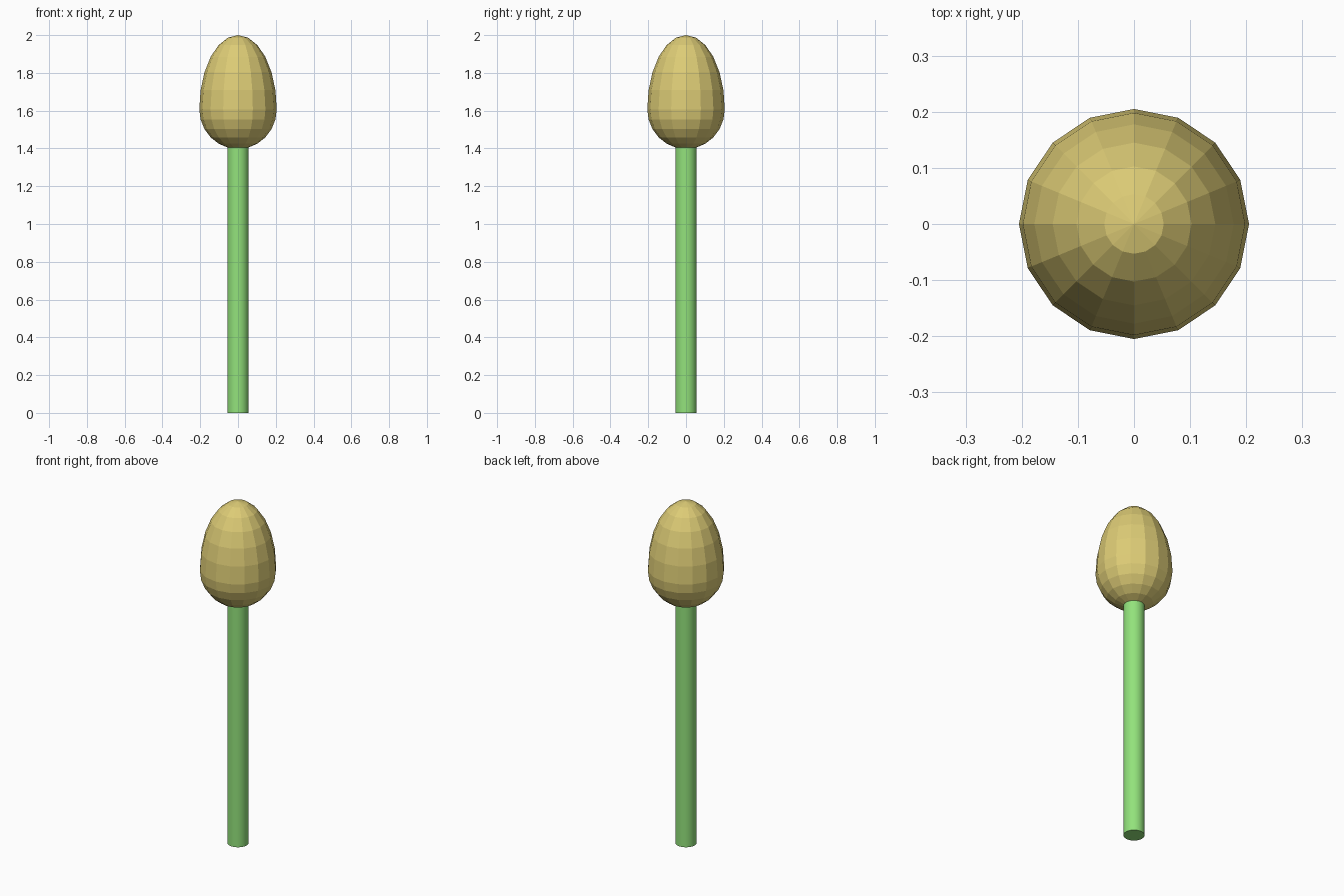
import bpy
import math

if "Cube" in bpy.data.objects:
    bpy.data.objects.remove(bpy.data.objects["Cube"])


def material(name, rgb):
    mat = bpy.data.materials.new(name)
    mat.diffuse_color = (*rgb, 1.0)
    mat.use_nodes = True
    mat.node_tree.nodes["Principled BSDF"].inputs["Base Color"].default_value = mat.diffuse_color
    return mat


# Stem: smooth-sided round rod reaching up into the head
STEM_TOP = 1.42
bpy.ops.mesh.primitive_cylinder_add(vertices=32, radius=0.056, depth=STEM_TOP,
                                    location=(0, 0, STEM_TOP / 2))
stem = bpy.context.object
stem.name = "stem"
stem.data.materials.append(material("leaf green", (0.29, 0.76, 0.20)))
bpy.ops.object.shade_smooth_by_angle(angle=math.radians(40))

# Head: flat-faced sphere, stretched above its equator into an egg
EQUATOR, RADIUS, UPPER, LOWER = 1.607, 0.205, 0.393, 0.21
bpy.ops.mesh.primitive_uv_sphere_add(segments=16, ring_count=12, radius=1)
head = bpy.context.object
head.name = "head"
for v in head.data.vertices:
    v.co.x *= RADIUS
    v.co.y *= RADIUS
    v.co.z = EQUATOR + v.co.z * (UPPER if v.co.z > 0 else LOWER)
head.data.materials.append(material("straw yellow", (0.72, 0.60, 0.18)))
